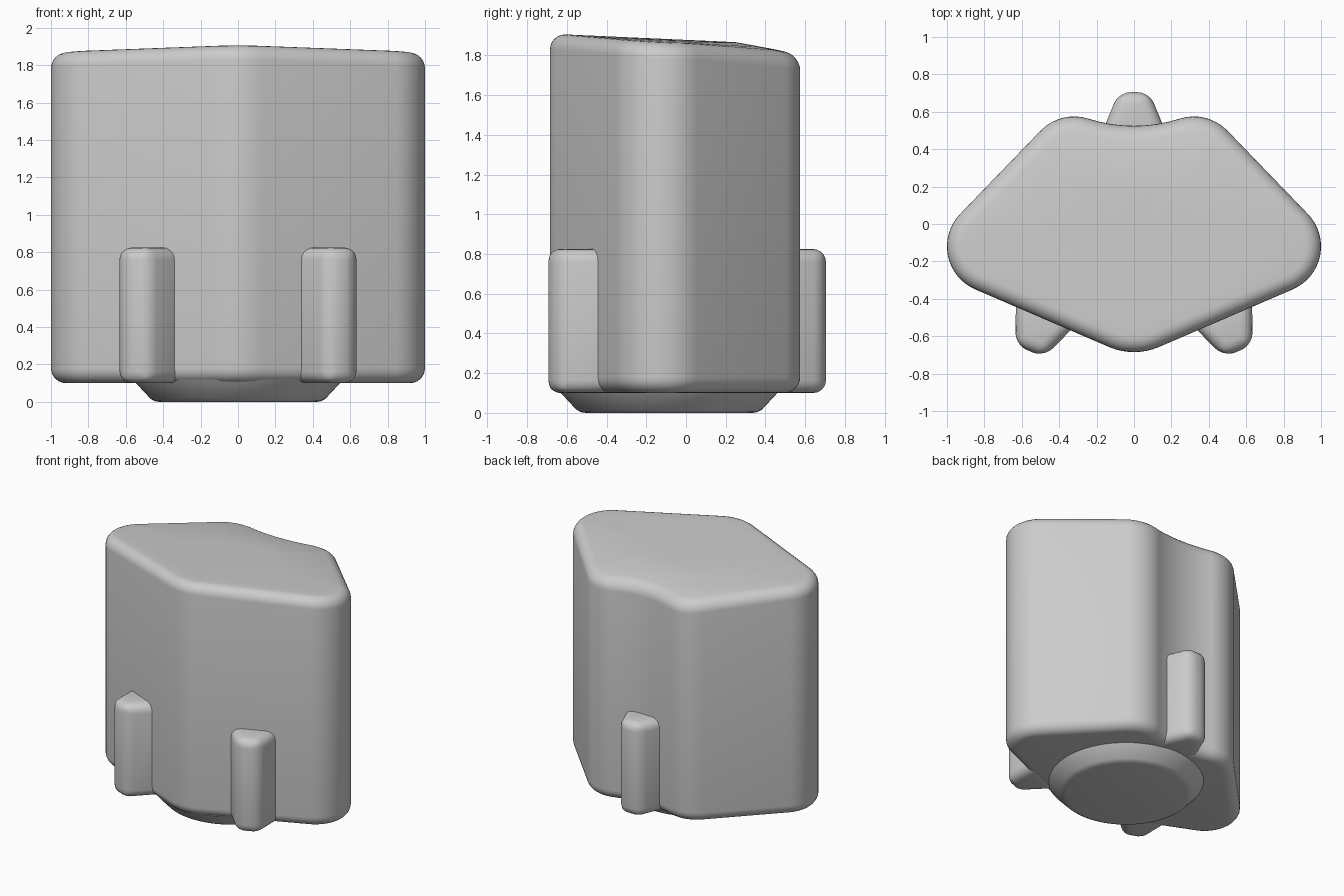
import bpy
import bmesh
from math import sin, cos, tan, radians, pi
from mathutils import Matrix, Vector

cube = bpy.data.objects.get("Cube")
if cube:
    bpy.data.objects.remove(cube, do_unlink=True)

grey = bpy.data.materials.new("plain grey")
grey.use_nodes = True
COLOUR = (0.6, 0.6, 0.6, 1)
grey.diffuse_color = COLOUR
grey.node_tree.nodes["Principled BSDF"].inputs["Base Color"].default_value = COLOUR


def finish(bm, name):
    bmesh.ops.recalc_face_normals(bm, faces=bm.faces)
    mesh = bpy.data.meshes.new(name)
    bm.to_mesh(mesh)
    bm.free()
    mesh.materials.append(grey)
    obj = bpy.data.objects.new(name, mesh)
    bpy.context.collection.objects.link(obj)
    bpy.ops.object.select_all(action='DESELECT')
    obj.select_set(True)
    bpy.context.view_layer.objects.active = obj
    bpy.ops.object.shade_smooth_by_angle(angle=radians(35))
    return obj


def loft(bm, rings):
    """Skin a stack of closed rings and return the vertex rings."""
    loops = [[bm.verts.new(p) for p in ring] for ring in rings]
    for low, high in zip(loops, loops[1:]):
        for i in range(len(low)):
            j = (i + 1) % len(low)
            bm.faces.new((low[i], low[j], high[j], high[i]))
    return loops


# Half of the body outline as tangent arcs: centre x, centre y, radius, angles
ARCS = [(0, -0.345, 0.34, -90, -67.2), (0.75, -0.12, 0.25, -67.2, 45),
        (0.32, 0.325, 0.25, 45, 107.7), (0, 1.325, -0.8, -72.3, -90)]


def outline(inset):
    half = []
    for cx, cy, r, a, b in ARCS:
        size = abs(r - inset)
        steps = max(4, int(abs(b - a) / 7))
        for i in range(steps + 1):
            t = radians(a + (b - a) * i / steps)
            half.append((cx + size * cos(t), cy + size * sin(t)))
    half[0], half[-1] = (0, half[0][1]), (0, half[-1][1])
    return half + [(-x, y) for x, y in half[-2:0:-1]]


def top_height(x, y):
    return 1.905 - 0.02 * x * x - 0.045 * (y + 0.6) - 0.14 * max(0, y - 0.25)


# Body: rounded prism with a gently sloping crown
BOTTOM, EDGE = 0.1, 0.08
bm = bmesh.new()
rings = []
arc = [i * pi / 12 for i in range(7)]
for t in arc:
    rings.append([(x, y, BOTTOM + EDGE * (1 - cos(t))) for x, y in outline(EDGE * (1 - sin(t)))])
for t in arc:
    rings.append([(x, y, top_height(x, y) - EDGE * (1 - sin(t)))
                  for x, y in outline(EDGE * (1 - cos(t)))])
mid = -0.1
for scale in (0.85, 0.65, 0.45, 0.2):
    ring = [(x * scale, mid + (y - mid) * scale) for x, y in outline(EDGE)]
    rings.append([(x, y, top_height(x, y)) for x, y in ring])
loops = loft(bm, rings)
bm.faces.new(loops[0])
bm.faces.new(loops[-1])
bmesh.ops.remove_doubles(bm, verts=bm.verts, dist=0.0001)
finish(bm, "body")

# Round foot: turned profile of radius and height
bm = bmesh.new()
profile = [(0.42, 0), (0.445, 0.004), (0.467, 0.016), (0.545, 0.1), (0.56, 0.12)]
loops = loft(bm, [[(r * cos(i * pi / 32), -0.085 + r * sin(i * pi / 32), z) for i in range(64)]
                  for r, z in profile])
bm.faces.new(loops[0])
bm.faces.new(loops[-1])
finish(bm, "round_foot")


# Fins: tapered uprights with rounded edges, pointing outward
def fin(name, tip, angle):
    bm = bmesh.new()
    depth, narrow = 0.3, 0.083
    wide = narrow + depth * tan(radians(22))
    plan = [(0, -narrow), (0, narrow), (-depth, wide), (-depth, -wide)]
    loops = loft(bm, [[(x, y, z) for x, y in plan] for z in (0.1, 0.825)])
    for loop in loops:
        bm.faces.new(loop)
    bmesh.ops.bevel(bm, geom=bm.edges[:], offset=0.065, segments=5, profile=0.5,
                    affect='EDGES', clamp_overlap=True)
    bm.transform(Matrix.Translation(Vector((*tip, 0))) @ Matrix.Rotation(radians(angle), 4, 'Z'))
    finish(bm, name)


fin("back_fin", (0, 0.705), 90)
fin("front_left_fin", (0.558, -0.68), -67.2)
fin("front_right_fin", (-0.558, -0.68), -112.8)
